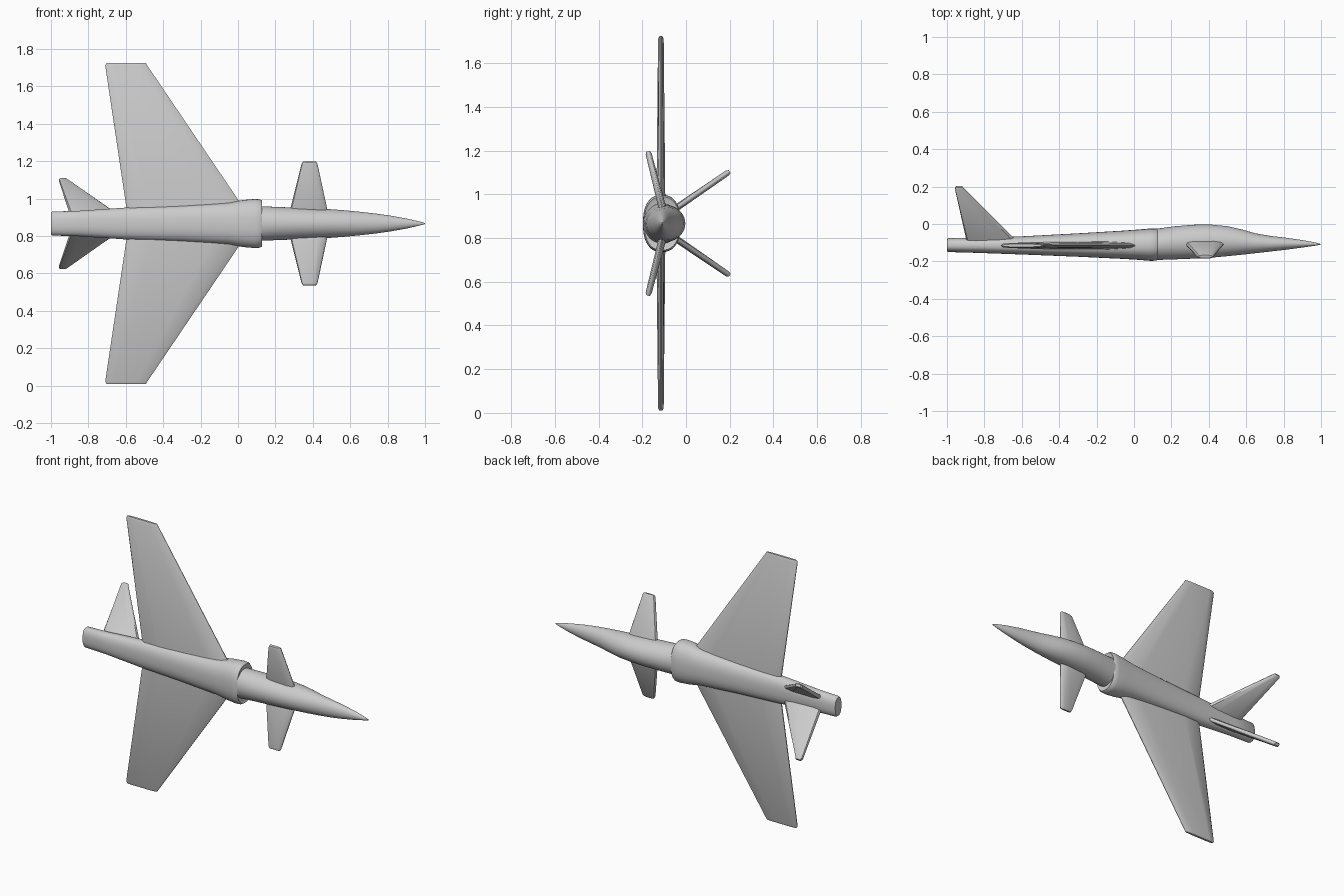
import bpy, bmesh, math
from mathutils import Vector

if "Cube" in bpy.data.objects:
    bpy.data.objects.remove(bpy.data.objects["Cube"])

ZC = 0.867   # centre line height; the aircraft lies on its side, wings vertical

grey = bpy.data.materials.new("plain_grey")
grey.diffuse_color = (0.6, 0.6, 0.6, 1)
grey.use_nodes = True
grey.node_tree.nodes["Principled BSDF"].inputs["Base Color"].default_value = grey.diffuse_color


def finish(name, bm, angle=40):
    bmesh.ops.recalc_face_normals(bm, faces=bm.faces)
    me = bpy.data.meshes.new(name)
    bm.to_mesh(me)
    bm.free()
    me.materials.append(grey)
    ob = bpy.data.objects.new(name, me)
    bpy.context.collection.objects.link(ob)
    bpy.context.view_layer.objects.active = ob
    ob.select_set(True)
    bpy.ops.object.shade_smooth_by_angle(angle=math.radians(angle))
    ob.select_set(False)
    return ob


def loft(name, sections, power=2.0, n=40):
    """Sections along x: (x, y low, y high, half width in z)."""
    bm = bmesh.new()
    rings = []
    for x, y0, y1, w in sections:
        ring = []
        for i in range(n):
            a = 2 * math.pi * i / n
            c, s = math.cos(a), math.sin(a)
            y = (y0 + y1) / 2 + (y1 - y0) / 2 * math.copysign(abs(c) ** (2 / power), c)
            z = ZC + w * math.copysign(abs(s) ** (2 / power), s)
            ring.append(bm.verts.new((x, y, z)))
        rings.append(ring)
    for a, b in zip(rings, rings[1:]):
        for i in range(n):
            j = (i + 1) % n
            bm.faces.new((a[i], a[j], b[j], b[i]))
    bm.faces.new(rings[0])
    bm.faces.new(rings[-1])
    return finish(name, bm)


def fin(name, root, tip, side):
    """Tapered blade; root and tip are (x back, x front, y, z offset, thickness)."""
    bm = bmesh.new()
    span = Vector((0, tip[2] - root[2], side * (tip[3] - root[3]))).normalized()
    normal = span.cross(Vector((1, 0, 0)))
    # rounded blade section: chord fraction, thickness fraction
    profile = [(0, 0.15), (0.03, 0.7), (0.2, 1), (0.75, 1), (0.95, 0.65), (1, 0.12)]
    profile += [(f, -t) for f, t in reversed(profile)]
    # the last section narrows to round off the tip
    rings = []
    for xb, xf, y, z, t, out, inset in (root + (0, 0), tip + (-0.012, 0), tip + (0, 0.007)):
        base = Vector((0, y, ZC + side * z)) + span * out
        t = t * (0.55 if inset else 1)
        rings.append([bm.verts.new(base + Vector((xb + inset + f * (xf - xb - 2 * inset), 0, 0))
                                   + normal * (k * t / 2)) for f, k in profile])
    for a, b in zip(rings, rings[1:]):
        for i in range(len(a)):
            j = (i + 1) % len(a)
            bm.faces.new((a[i], a[j], b[j], b[i]))
    bm.faces.new(rings[0])
    bm.faces.new(rings[-1])
    return finish(name, bm)


# Rear fuselage with the air intake collar at its front
loft("rear_fuselage", [
    (-1.0, -0.145, -0.082, 0.058), (-0.992, -0.15, -0.076, 0.064),
    (-0.85, -0.154, -0.073, 0.068), (-0.6, -0.163, -0.066, 0.085),
    (-0.3, -0.175, -0.05, 0.097), (-0.05, -0.187, -0.035, 0.112),
    (0.03, -0.192, -0.029, 0.126), (0.09, -0.197, -0.024, 0.131),
    (0.118, -0.196, -0.024, 0.129), (0.128, -0.191, -0.029, 0.122),
    (0.122, -0.183, -0.036, 0.108)], power=2.4)

# Forward fuselage and pointed nose with the raised cockpit line
loft("forward_fuselage", [
    (0.0, -0.185, -0.035, 0.095), (0.13, -0.192, -0.024, 0.092),
    (0.22, -0.189, -0.012, 0.088), (0.32, -0.185, -0.004, 0.085),
    (0.41, -0.18, -0.003, 0.081), (0.5, -0.172, -0.012, 0.076),
    (0.58, -0.164, -0.03, 0.07), (0.65, -0.156, -0.05, 0.063),
    (0.73, -0.147, -0.064, 0.054), (0.81, -0.138, -0.073, 0.043),
    (0.9, -0.126, -0.086, 0.027), (0.97, -0.116, -0.099, 0.011),
    (1.0, -0.11, -0.107, 0.003)])

# Wings, canards and splayed tail fins, mirrored about the centre line
for side, label in ((1, "upper"), (-1, "lower")):
    fin(label + "_wing", (-0.59, 0.06, -0.115, 0.04, 0.042),
        (-0.71, -0.485, -0.115, 0.857, 0.026), side)
    fin(label + "_canard", (0.27, 0.485, -0.1, 0.04, 0.036),
        (0.34, 0.425, -0.174, 0.33, 0.028), side)
    fin(label + "_tail_fin", (-0.895, -0.63, -0.09, 0.04, 0.032),
        (-0.958, -0.91, 0.2, 0.238, 0.026), side)
